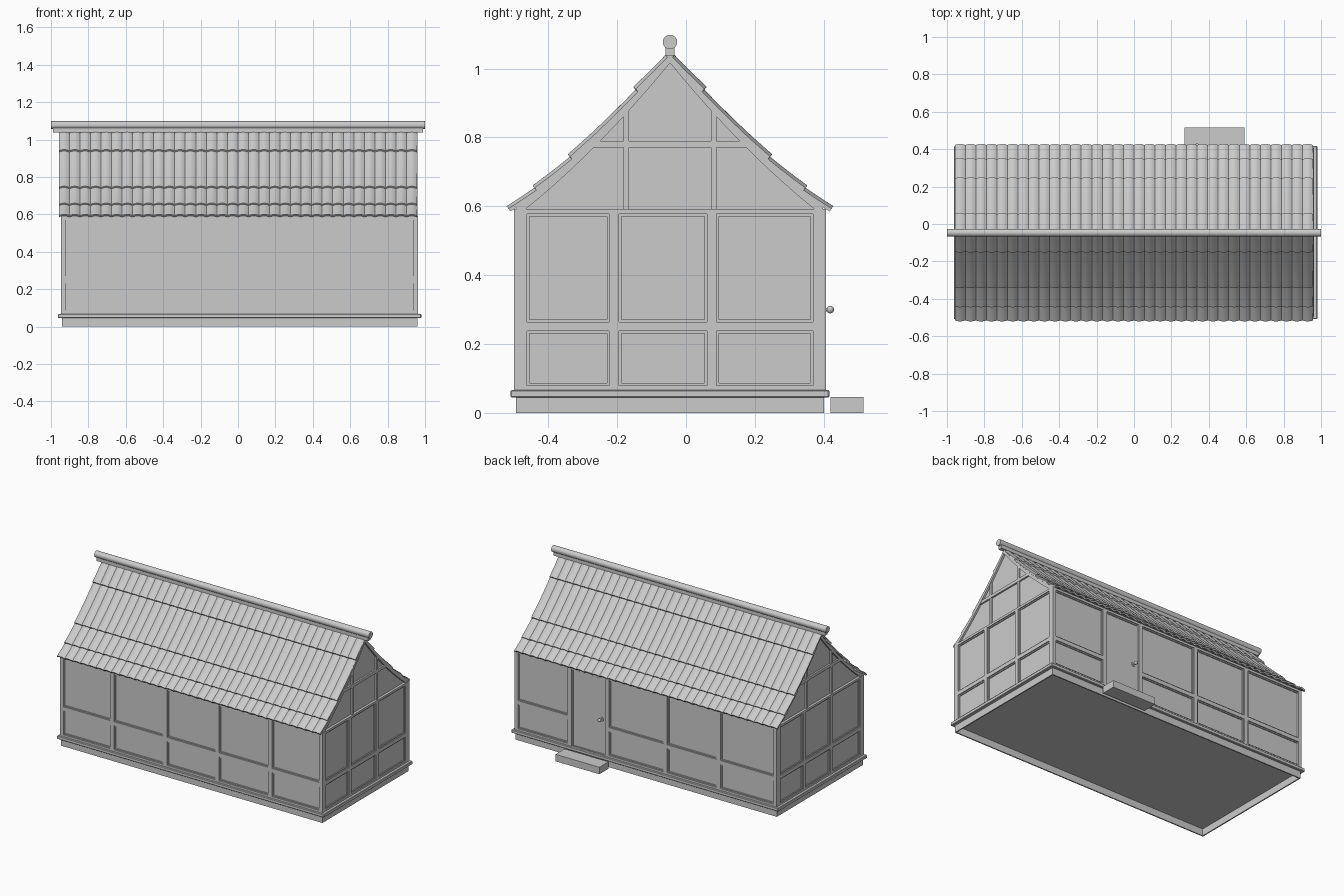
import bpy, bmesh, math
from mathutils import Matrix, Vector

if "Cube" in bpy.data.objects:
    bpy.data.objects.remove(bpy.data.objects["Cube"])

CX, CY = 0.009, -0.0465          # house centre
HL, HD = 0.954, 0.4525           # half length, half depth of the walls
Z0, Z1 = 0.066, 0.592            # wall bottom and top


def finish(bm, name, mat=None, bevel=0, smooth=None):
    bmesh.ops.recalc_face_normals(bm, faces=bm.faces[:])
    me = bpy.data.meshes.new(name)
    bm.to_mesh(me)
    bm.free()
    ob = bpy.data.objects.new(name, me)
    bpy.context.collection.objects.link(ob)
    if mat:
        ob.matrix_world = mat
    if bevel:
        m = ob.modifiers.new("bevel", 'BEVEL')
        m.width, m.segments = bevel, 1
    if smooth:
        bpy.ops.object.select_all(action='DESELECT')
        ob.select_set(True)
        bpy.context.view_layer.objects.active = ob
        bpy.ops.object.shade_smooth_by_angle(angle=math.radians(smooth))
    return ob


def box(bm, x0, x1, y0, y1, z0, z1):
    m = Matrix.Translation(((x0 + x1) / 2, (y0 + y1) / 2, (z0 + z1) / 2))
    bmesh.ops.create_cube(bm, size=1, matrix=m @ Matrix.Diagonal((x1 - x0, y1 - y0, z1 - z0, 1)))


def prism(bm, pts, y0, y1):
    face = bm.faces.new([bm.verts.new((u, y0, z)) for u, z in pts])
    ext = bmesh.ops.extrude_face_region(bm, geom=[face])["geom"]
    bmesh.ops.translate(bm, vec=(0, y1 - y0, 0), verts=[v for v in ext if isinstance(v, bmesh.types.BMVert)])


def side(angle):
    return Matrix.Translation((CX, CY, 0)) @ Matrix.Rotation(math.radians(angle), 4, 'Z')


def roof_z(d):
    """Concave roof line at distance d from the ridge."""
    return 1.05 - 1.22 * d + 0.496 * d * d


# One timber-framed wall: local x runs along it, local -y faces outward
def wall(name, angle, half, dist, posts, corner, door=None):
    mat = side(angle)
    frame, mould, panel = bmesh.new(), bmesh.new(), bmesh.new()
    spans = [(-half, -half + corner)] + [(p - 0.014, p + 0.014) for p in posts] + [(half - corner, half)]
    for a, b in spans:
        box(frame, a, b, -dist, -dist + 0.025, Z0, Z1)
    box(frame, -half, half, -dist, -dist + 0.025, 0.577, Z1)
    box(panel, -half + 0.01, half - 0.01, -dist + 0.012, -dist + 0.022, Z0, Z1)
    for i in range(len(spans) - 1):
        a, b = spans[i][1], spans[i + 1][0]
        if i == door:
            openings = [(Z0, 0.577)]
        else:
            openings = [(0.08, 0.238), (0.264, 0.577)]
            box(frame, a, b, -dist, -dist + 0.025, Z0, 0.08)
            box(frame, a, b, -dist, -dist + 0.025, 0.238, 0.264)
        for lo, hi in openings:
            y0, y1, t = -dist + 0.006, -dist + 0.018, 0.007
            box(mould, a, a + t, y0, y1, lo, hi)
            box(mould, b - t, b, y0, y1, lo, hi)
            box(mould, a + t, b - t, y0, y1, lo, lo + t)
            box(mould, a + t, b - t, y0, y1, hi - t, hi)
    finish(frame, name + "_timbers", mat)
    finish(mould, name + "_panel_moulding", mat)
    finish(panel, name + "_panels", mat)


wall("front_wall", 0, HL, HD, [-0.576, -0.192, 0.189, 0.574], 0.014)
wall("back_wall", 180, HL, HD, [-0.554, -0.281, 0.142, 0.529], 0.014, door=1)
wall("right_wall", 90, HD, HL, [-0.1625, 0.121], 0.037)
wall("left_wall", -90, HD, HL, [-0.1625, 0.121], 0.037)


# Gables with posts, collar rail and curved barge boards
def gable(name, angle):
    mat = side(angle)
    ds = [i * 0.445 / 12 for i in range(13)]
    bm = bmesh.new()
    pts = [(d, max(0.582, roof_z(d) - 0.022)) for d in ds]
    prism(bm, [(-u, z) for u, z in reversed(pts)] + pts[1:] + [(0.445, 0.575), (-0.445, 0.575)], -0.938, -0.925)
    finish(bm, name + "_wall", mat)
    bm = bmesh.new()
    for s in (-1, 1):
        top = [(s * d, roof_z(d) - 0.008) for d in ds]
        low = [(s * d, roof_z(d) - 0.034) for d in ds]
        for i in range(12):
            prism(bm, [top[i], top[i + 1], low[i + 1], low[i]], -0.95, -0.93)
        box(bm, s * 0.127 - 0.008, s * 0.127 + 0.008, -0.948, -0.93, 0.58, 0.885)
    box(bm, -0.23, 0.23, -0.949, -0.93, 0.77, 0.79)
    finish(bm, name + "_timbers", mat)


gable("right_gable", 90)
gable("left_gable", -90)


# Pantiled slopes: overlapping corrugated courses
def slope(name, s):
    bm = bmesh.new()
    edges = [0.0, 0.096, 0.287, 0.39, 0.466]
    tiles, seg, x0, x1 = 34, 8, -0.958, 0.957
    for r in range(4):
        d0, d1 = max(0.0, edges[r] - 0.03), edges[r + 1]
        n = 4
        grid = []
        for j in range(n + 1):
            t = j / n
            d = d0 + (d1 - d0) * t
            g = -1.22 + 0.992 * d
            nrm = Vector((-g, 1)).normalized()
            row = []
            for i in range(tiles * seg + 1):
                h = 0.009 * abs(math.sin(math.pi * i / seg)) - 0.007 + 0.012 * t
                row.append(bm.verts.new((x0 + (x1 - x0) * i / (tiles * seg),
                                         CY + s * (d + nrm.x * h), roof_z(d) + nrm.y * h)))
            grid.append(row)
        faces = [bm.faces.new((grid[j][i], grid[j][i + 1], grid[j + 1][i + 1], grid[j + 1][i]))
                 for j in range(n) for i in range(tiles * seg)]
        ext = bmesh.ops.extrude_face_region(bm, geom=faces)["geom"]
        bmesh.ops.translate(bm, vec=(0, -s * 0.006, -0.008),
                            verts=[v for v in ext if isinstance(v, bmesh.types.BMVert)])
    finish(bm, name, smooth=40)


slope("front_roof_tiles", -1)
slope("back_roof_tiles", 1)

# Ridge roll on its bearer
bm = bmesh.new()
bmesh.ops.create_cone(bm, cap_ends=True, segments=16, radius1=0.021, radius2=0.021, depth=2.0,
                      matrix=Matrix.Translation((0, CY, 1.077)) @ Matrix.Rotation(math.pi / 2, 4, 'Y'))
finish(bm, "ridge_roll", smooth=35)
bm = bmesh.new()
box(bm, -0.988, 0.988, CY - 0.013, CY + 0.013, 1.038, 1.065)
finish(bm, "ridge_bearer")

# Sill board and hollow plinth
bm = bmesh.new()
box(bm, CX - 0.971, CX + 0.971, CY - 0.4625, CY + 0.4625, 0.045, 0.067)
finish(bm, "sill", bevel=0.003)
bm = bmesh.new()
px, py, t = 0.951, 0.447, 0.008
for s in (-1, 1):
    a, b = sorted((s * px, s * (px - t)))
    box(bm, CX + a, CX + b, CY - py, CY + py, 0, 0.045)
    a, b = sorted((s * py, s * (py - t)))
    box(bm, CX - px + t, CX + px - t, CY + a, CY + b, 0, 0.045)
finish(bm, "plinth")

# Doorstep, door leaf and knob at the back
bm = bmesh.new()
box(bm, 0.27, 0.59, 0.42, 0.515, 0, 0.046)
finish(bm, "doorstep")
bm = bmesh.new()
box(bm, 0.312, 0.541, 0.385, 0.397, 0.075, 0.568)
finish(bm, "door_leaf")
bm = bmesh.new()
turn = Matrix.Rotation(math.pi / 2, 4, 'X')
for r, depth, y in ((0.015, 0.006, 0.399), (0.005, 0.02, 0.406)):
    bmesh.ops.create_cone(bm, cap_ends=True, segments=16, radius1=r, radius2=r, depth=depth,
                          matrix=Matrix.Translation((0.337, y, 0.3)) @ turn)
bmesh.ops.create_uvsphere(bm, u_segments=16, v_segments=8, radius=0.011,
                          matrix=Matrix.Translation((0.337, 0.419, 0.3)))
finish(bm, "door_knob", smooth=35)
